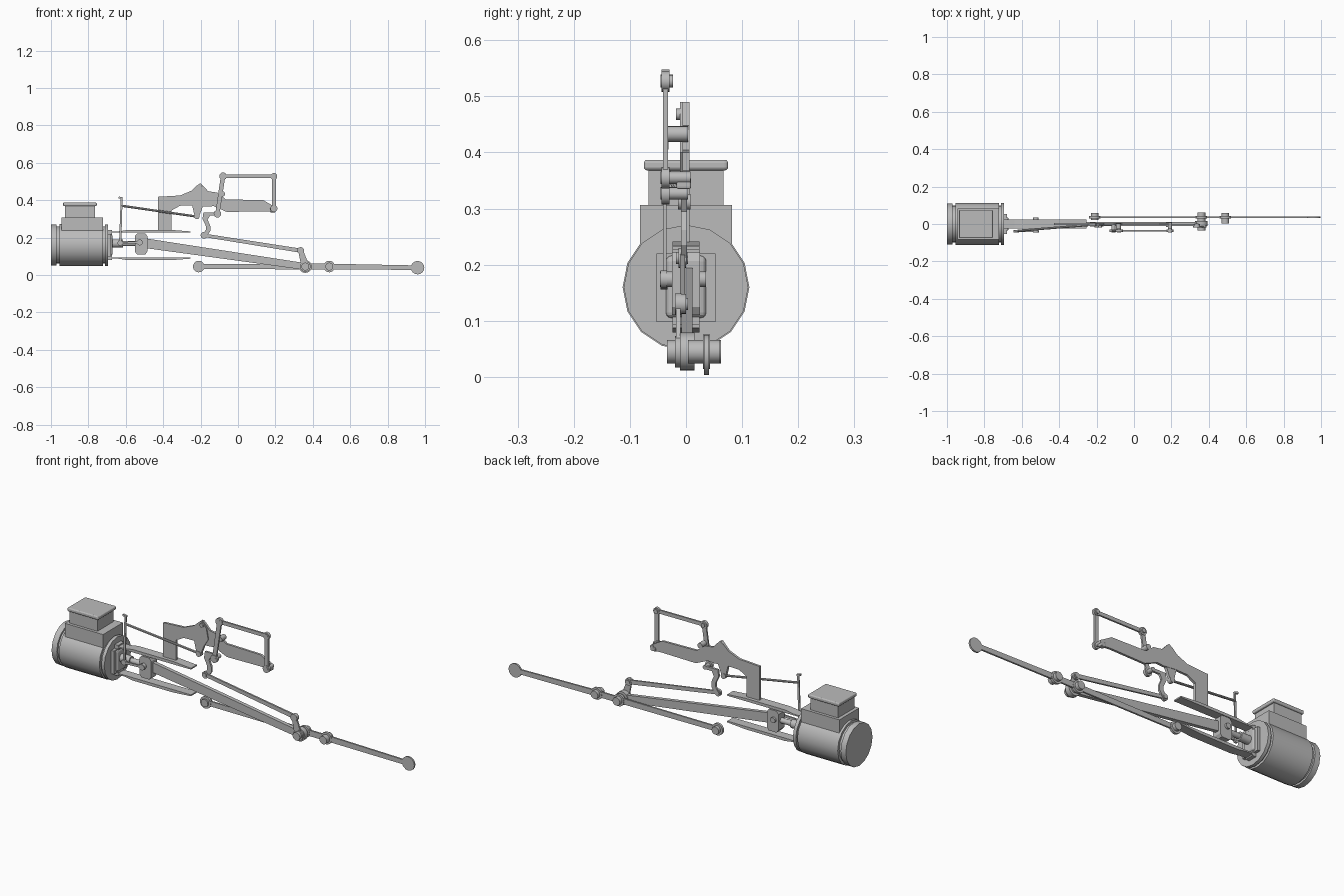
import bpy, bmesh, math
from mathutils import Vector, Matrix

cube = bpy.data.objects.get("Cube")
if cube:
    bpy.data.objects.remove(cube, do_unlink=True)

steel = bpy.data.materials.new("steel grey")
steel.use_nodes = True
GREY = (0.5, 0.5, 0.5, 1)
steel.diffuse_color = GREY
steel.node_tree.nodes["Principled BSDF"].inputs["Base Color"].default_value = GREY


def finish(name, bm, smooth=True):
    """Turn a bmesh into a finished, named object."""
    bmesh.ops.recalc_face_normals(bm, faces=bm.faces)
    mesh = bpy.data.meshes.new(name)
    bm.to_mesh(mesh)
    bm.free()
    mesh.materials.append(steel)
    obj = bpy.data.objects.new(name, mesh)
    bpy.context.collection.objects.link(obj)
    if smooth:
        bpy.ops.object.select_all(action="DESELECT")
        obj.select_set(True)
        bpy.context.view_layer.objects.active = obj
        bpy.ops.object.shade_smooth_by_angle(angle=math.radians(35))
    return obj


def add_prism(bm, points, y0, y1):
    """Extrude an outline of (x, z) points from y0 to y1."""
    face = bm.faces.new([bm.verts.new((x, y0, z)) for x, z in points])
    moved = bmesh.ops.extrude_face_region(bm, geom=[face])["geom"]
    verts = [v for v in moved if isinstance(v, bmesh.types.BMVert)]
    bmesh.ops.translate(bm, vec=(0, y1 - y0, 0), verts=verts)


def add_cyl(bm, start, end, radius, sides=16):
    start, end = Vector(start), Vector(end)
    axis = end - start
    turn = axis.to_track_quat("Z", "Y").to_matrix().to_4x4()
    bmesh.ops.create_cone(bm, cap_ends=True, segments=sides, radius1=radius, radius2=radius,
                          depth=axis.length, matrix=Matrix.Translation((start + end) / 2) @ turn)


def prism(name, points, y0, y1):
    bm = bmesh.new()
    add_prism(bm, points, y0, y1)
    return finish(name, bm, False)


def box(name, x, y, z, bevel=0):
    obj = prism(name, [(x[0], z[0]), (x[1], z[0]), (x[1], z[1]), (x[0], z[1])], *y)
    if bevel:
        mod = obj.modifiers.new("rounding", "BEVEL")
        mod.width, mod.segments = bevel, 3
    return obj


def cyl(name, start, end, radius, sides=16):
    bm = bmesh.new()
    add_cyl(bm, start, end, radius, sides)
    return finish(name, bm)


def pin(name, at, y0, y1, radius):
    return cyl(name, (at[0], y0, at[1]), (at[0], y1, at[1]), radius)


def link(name, a, b, y0, y1, widths, bosses, rim=0.003):
    """Tapered bar from a to b with a round eye at each end."""
    bm = bmesh.new()
    a, b = Vector(a), Vector(b)
    side = (b - a).normalized().orthogonal()
    wa, wb = side * widths[0] / 2, side * widths[1] / 2
    add_prism(bm, [a + wa, b + wb, b - wb, a - wa], y0, y1)
    for p, r in zip((a, b), bosses):
        if r:
            add_cyl(bm, (p.x, y0 - rim, p.y), (p.x, y1 + rim, p.y), r)
    return finish(name, bm)


# Steam cylinder: turned profile around the x axis
AXIS = 0.16
bm = bmesh.new()
profile = [(-1, 0), (-1, .11), (-.97, .11), (-.97, .1), (-.955, .1), (-.955, .113),
           (-.722, .113), (-.722, .1), (-.712, .1), (-.712, .111), (-.695, .111), (-.695, 0)]
verts = [bm.verts.new((x, r, AXIS)) for x, r in profile]
edges = [bm.edges.new(pair) for pair in zip(verts, verts[1:])]
bmesh.ops.spin(bm, geom=verts + edges, cent=(0, 0, AXIS), axis=(1, 0, 0),
               angle=math.tau, steps=16, use_merge=True)
bmesh.ops.remove_doubles(bm, verts=bm.verts, dist=0.0005)
finish("steam_cylinder", bm)

# Steam chest and its lid
box("chest_base", (-.943, -.722), (-.082, .082), (AXIS, .306))
box("chest_tower", (-.925, -.765), (-.067, .067), (.3, .372))
box("chest_lid", (-.935, -.755), (-.075, .075), (.368, .387), .006)

# Cylinder front: cover plate, gland and piston rod
box("cover_plate", (-.7, -.68), (-.053, .053), (.098, .22))
box("cover_boss", (-.7, -.67), (-.036, .036), (.105, .216), .01)
box("guide_mount", (-.7, -.675), (-.024, .024), (.08, .24))
ROD = 0.168
cyl("gland", (-.69, 0, ROD), (-.615, 0, ROD), .022)
cyl("piston_rod", (-.62, 0, ROD), (-.54, 0, ROD), .014)

# Slide bars above and below the crosshead, mirrored about the axis
bar = [(-.69, .226), (-.255, .226), (-.255, .233), (-.36, .241), (-.59, .241), (-.64, .233), (-.69, .233)]
prism("upper_slide_bar", bar, -.024, .024)
prism("lower_slide_bar", [(x, 2 * AXIS - z) for x, z in bar], -.024, .024)

# Crosshead with its pin
prism("crosshead", [(-.552, .125), (-.54, .11), (-.495, .11), (-.485, .125),
                    (-.485, .207), (-.495, .222), (-.54, .222), (-.552, .207)], -.025, .025)
CROSS = (-.525, .174)
pin("crosshead_pin", CROSS, -.046, .036, .014)

# Driving rods
CRANK, REAR, FRONT, TIP = (.36, .045), (-.21, .045), (.488, .045), (.96, .039)
link("main_rod", CROSS, CRANK, -.008, .012, (.052, .036), (.028, .034))
link("rear_coupling_rod", REAR, CRANK, .032, .041, (.026, .03), (.031, .031), .002)
link("middle_coupling_rod", CRANK, FRONT, .032, .041, (.03, .03), (.031, .031), .002)
link("front_coupling_rod", FRONT, TIP, .032, .041, (.03, .024), (.028, .036), 0)
pin("rear_crank_pin", REAR, .022, .06, .02)
pin("main_crank_pin", CRANK, -.034, .062, .021)
pin("front_crank_pin", FRONT, .004, .06, .021)

# Return crank and eccentric rod
ECC, FOOT = (.335, .13), (-.182, .212)
link("return_crank", CRANK, ECC, -.018, -.01, (.042, .026), (.028, .019), .002)
link("eccentric_rod", ECC, FOOT, -.011, -.002, (.022, .018), (.018, .018), .002)
for name, at in (("eccentric_pin", ECC), ("link_foot_pin", FOOT)):
    pin(name, at, -.018, .004, .011)

# Curved expansion link
prism("expansion_link", [(-.195, .205), (-.172, .2), (-.148, .235), (-.148, .262), (-.162, .295),
                         (-.15, .318), (-.11, .318), (-.11, .334), (-.185, .334), (-.19, .3),
                         (-.172, .262), (-.172, .242)], -.009, .002)

# Frame bracket carrying the motion
prism("motion_bracket", [(-.428, .235), (-.428, .418), (-.31, .425), (-.25, .45), (-.22, .478),
                         (-.2, .49), (-.185, .475), (-.16, .448), (-.11, .44), (-.065, .404), (.135, .4),
                         (.19, .368), (.19, .337), (.135, .34), (-.06, .337), (-.13, .368),
                         (-.17, .365), (-.24, .372), (-.31, .37), (-.355, .345), (-.355, .235)],
      -.006, .006)
prism("hanger", [(-.205, .49), (-.175, .455), (-.165, .4), (-.19, .36), (-.21, .308),
                 (-.23, .308), (-.245, .37), (-.25, .44)], -.011, .004)
pin("hanger_pin", (-.2, .468), -.018, .005, .01)
box("bracket_end", (.17, .2), (-.017, .009), (.335, .356), .004)

# Reversing linkage
LOW, TOP, FAR, END = (-.11, .327), (-.08, .528), (.192, .527), (.192, .355)
link("lifting_arm", LOW, TOP, -.041, -.032, (.022, .024), (.02, .02))
link("reach_rod", TOP, FAR, -.041, -.032, (.019, .019), (.02, .018))
link("drop_arm", FAR, END, -.041, -.032, (.022, .022), (.018, .019))
pin("reverse_shaft", (-.083, .433), -.034, .004, .014)
for name, at, depth in (("lower_lift_pin", LOW, .004), ("upper_lift_pin", TOP, -.023),
                        ("reach_pin", FAR, -.023), ("drop_pin", END, .008)):
    pin(name, at, -.045, depth, .011)

# Combination lever, union link and valve rod
FOOT_X = -.622
link("combination_lever", (FOOT_X, .415), (FOOT_X - .008, .17), -.041, -.035, (.01, .012), (0, .014), .002)
link("lever_hook", (FOOT_X - .016, .415), (FOOT_X + .005, .41), -.041, -.031, (.01, .01), (0, 0))
link("union_link", (FOOT_X - .008, .17), CROSS, -.043, -.036, (.012, .012), (.014, .016), .002)
cyl("valve_rod", (FOOT_X, -.036, .37), (-.22, -.004, .312), .006, 8)
pin("valve_rod_pin", (-.22, .312), -.014, .008, .014)
